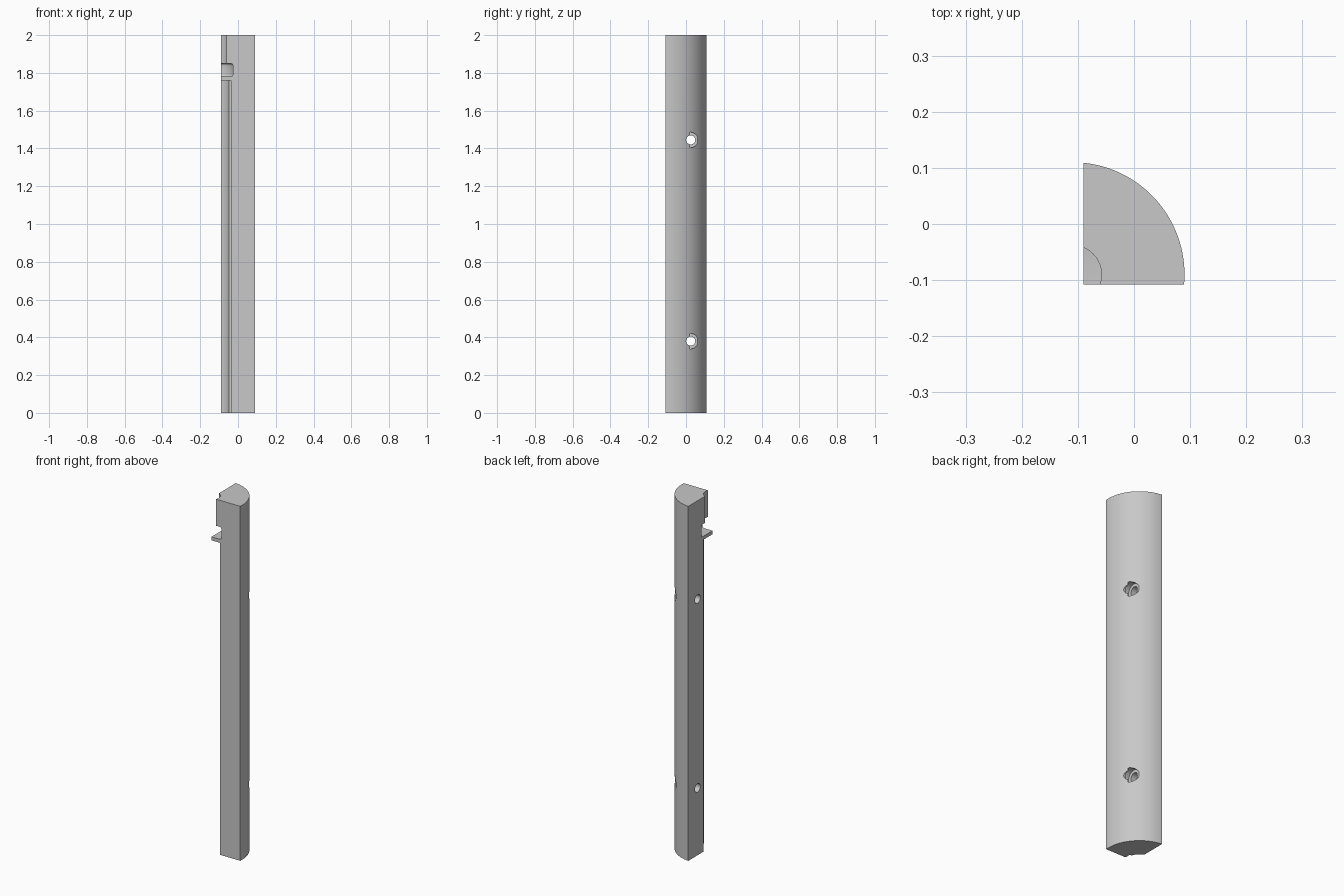
import bpy, bmesh, math
from mathutils import Matrix

cube = bpy.data.objects.get("Cube")
if cube:
    bpy.data.objects.remove(cube, do_unlink=True)

grey = bpy.data.materials.new("plain_grey")
grey.use_nodes = True
colour = (0.58, 0.58, 0.58, 1)
grey.diffuse_color = colour
grey.node_tree.nodes["Principled BSDF"].inputs["Base Color"].default_value = colour

CX, CY, R = -0.11, -0.09, 0.2      # shared axis of the outer curve and the bores
LEFT, FRONT, HEIGHT = -0.09, -0.108, 2.0


def make_object(name, bm):
    bmesh.ops.recalc_face_normals(bm, faces=bm.faces)
    mesh = bpy.data.meshes.new(name)
    bm.to_mesh(mesh)
    bm.free()
    obj = bpy.data.objects.new(name, mesh)
    bpy.context.collection.objects.link(obj)
    mesh.materials.append(grey)
    return obj


def cut(target, bm):
    """Subtract a bmesh from the target and discard the cutter."""
    cutter = make_object("cutter", bm)
    cutter.hide_render = True
    mod = target.modifiers.new("cut", "BOOLEAN")
    mod.operation, mod.solver, mod.object = "DIFFERENCE", "EXACT", cutter
    bpy.context.view_layer.objects.active = target
    bpy.ops.object.modifier_apply(modifier=mod.name)
    bpy.data.objects.remove(cutter, do_unlink=True)


def cylinder(radius, length, matrix, segments=64):
    bm = bmesh.new()
    bmesh.ops.create_cone(bm, cap_ends=True, segments=segments, radius1=radius,
                          radius2=radius, depth=length, matrix=matrix)
    return bm


def bore(radius, low, high):
    return cylinder(radius, high - low, Matrix.Translation((CX, CY, (low + high) / 2)), 96)


def cross_bore(radius, x0, x1, y, z):
    place = Matrix.Translation(((x0 + x1) / 2, y, z)) @ Matrix.Rotation(math.pi / 2, 4, "Y")
    return cylinder(radius, x1 - x0, place)


# Quarter-round post
bm = bmesh.new()
start = math.asin((FRONT - CY) / R)
end = math.acos((LEFT - CX) / R)
steps = 48
points = [(LEFT, FRONT)]
for i in range(steps + 1):
    a = start + (end - start) * i / steps
    points.append((CX + R * math.cos(a), CY + R * math.sin(a)))
base = bm.faces.new([bm.verts.new((x, y, 0)) for x, y in points])
top = bmesh.ops.extrude_face_region(bm, geom=[base])["geom"]
bmesh.ops.translate(bm, vec=(0, 0, HEIGHT),
                    verts=[g for g in top if isinstance(g, bmesh.types.BMVert)])
post = make_object("quarter_round_post", bm)

# Narrow bore at the top and long bore below the shelf
cut(post, bore(0.052, 1.82, 2.1))
cut(post, bore(0.064, -0.1, 1.76))

# Shallow rebate along the front of the long bore
bm = bmesh.new()
bmesh.ops.create_cube(bm, size=1, matrix=Matrix.Translation((-0.086, -0.11, 0.83))
                      @ Matrix.Diagonal((0.1, 0.07, 1.86, 1)))
cut(post, bm)

# Wide collar groove with rounded rims, leaving a thin shelf beneath it
bm = bore(0.085, 1.78, 1.85)
rims = [e for e in bm.edges if abs(e.verts[0].co.z - e.verts[1].co.z) < 0.001]
bmesh.ops.bevel(bm, geom=rims, offset=0.012, segments=4, profile=0.5, affect="EDGES")
cut(post, bm)

# Bolt holes with nut pockets opening through the curved side
for z in (0.38, 1.445):
    cut(post, cross_bore(0.024, -0.2, 0.2, 0.025, z))
    cut(post, cross_bore(0.041, 0.02, 0.057, 0.023, z))

bpy.ops.object.select_all(action="DESELECT")
post.select_set(True)
bpy.context.view_layer.objects.active = post
bpy.ops.object.shade_smooth_by_angle(angle=math.radians(30))
